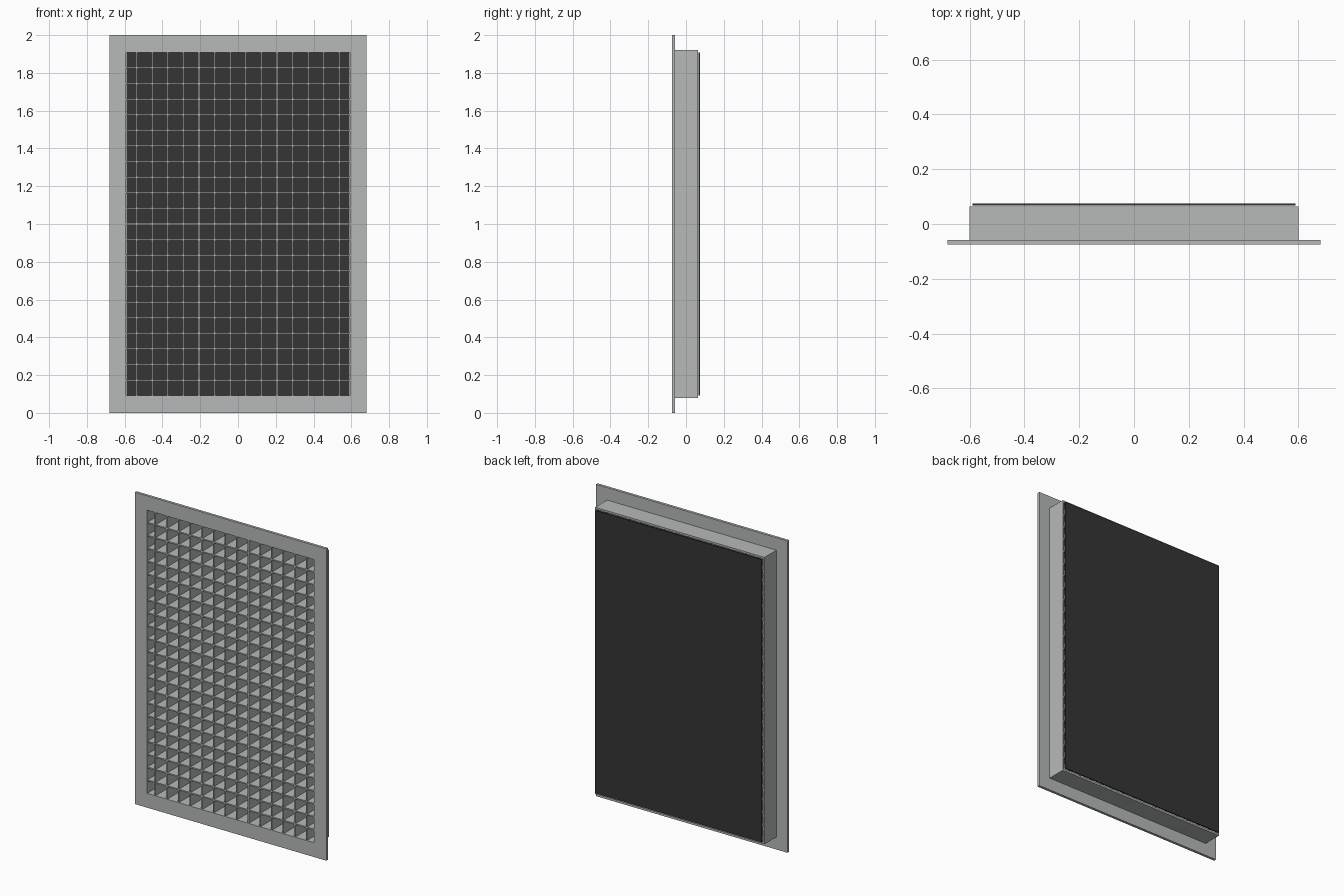
import bpy, bmesh

if "Cube" in bpy.data.objects:
    bpy.data.objects.remove(bpy.data.objects["Cube"])


def material(name, rgb):
    m = bpy.data.materials.new(name)
    m.diffuse_color = (*rgb, 1)
    m.use_nodes = True
    m.node_tree.nodes["Principled BSDF"].inputs["Base Color"].default_value = m.diffuse_color
    return m


grey = material("light_grey_metal", (0.47, 0.49, 0.48))
dark = material("dark_filter", (0.035, 0.035, 0.035))

MID = 1.0                      # height of the grille centre
OPEN_X, OPEN_Z = 0.592, 0.908  # half size of the opening


def finish(name, bm, mat):
    bmesh.ops.recalc_face_normals(bm, faces=bm.faces)
    mesh = bpy.data.meshes.new(name)
    bm.to_mesh(mesh)
    bm.free()
    mesh.materials.append(mat)
    ob = bpy.data.objects.new(name, mesh)
    bpy.context.collection.objects.link(ob)
    return ob


def add_box(bm, x0, x1, y0, y1, z0, z1):
    verts = bmesh.ops.create_cube(bm, size=1)["verts"]
    for v in verts:
        v.co = (x1 if v.co.x > 0 else x0,
                y1 if v.co.y > 0 else y0,
                z1 if v.co.z > 0 else z0)


def ring(name, hx, hz, y0, y1):
    """Rectangular frame around the opening, without corner seams."""
    bm = bmesh.new()
    loops = []
    for w, h, y in ((hx, hz, y0), (hx, hz, y1),
                    (OPEN_X, OPEN_Z, y1), (OPEN_X, OPEN_Z, y0)):
        loops.append([bm.verts.new((sx * w, y, MID + sz * h))
                      for sx, sz in ((-1, -1), (1, -1), (1, 1), (-1, 1))])
    for k in range(4):
        a, b = loops[k], loops[(k + 1) % 4]
        for i in range(4):
            j = (i + 1) % 4
            bm.faces.new((a[i], a[j], b[j], b[i]))
    return finish(name, bm, grey)


# front flange and the duct collar behind it
ring("front_flange", 0.68, 1.0, -0.075, -0.058)
ring("duct_collar", 0.601, 0.92, -0.058, 0.063)

# egg-crate blades
PITCH, T = 0.0826, 0.004
bm = bmesh.new()
for i in range(14):
    x = (i - 6.5) * PITCH
    add_box(bm, x - T, x + T, -0.073, 0.06, MID - OPEN_Z, MID + OPEN_Z)
finish("vertical_blades", bm, grey)

bm = bmesh.new()
for i in range(21):
    z = MID + (i - 10) * PITCH
    add_box(bm, -OPEN_X, OPEN_X, -0.0725, 0.0595, z - T, z + T)
finish("horizontal_blades", bm, grey)

# dark filter sheet just behind the collar
bm = bmesh.new()
add_box(bm, -0.59, 0.59, 0.067, 0.075, MID - 0.907, MID + 0.907)
finish("filter_sheet", bm, dark)
